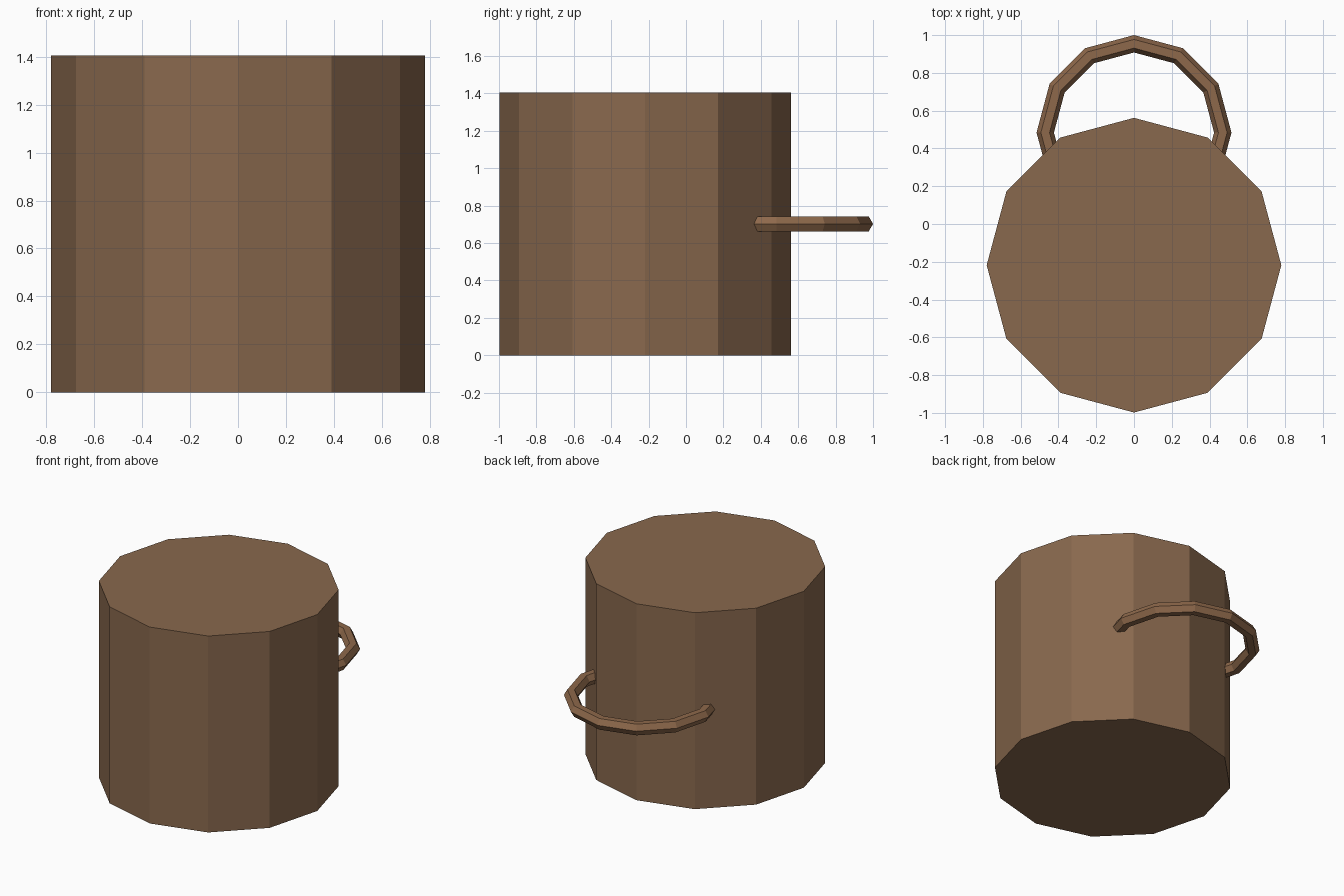
import bpy

if "Cube" in bpy.data.objects:
    bpy.data.objects.remove(bpy.data.objects["Cube"])


def finish(name, color):
    obj = bpy.context.object
    obj.name = name
    mat = bpy.data.materials.new(name + "_material")
    mat.diffuse_color = (*color, 1)
    mat.use_nodes = True
    mat.node_tree.nodes["Principled BSDF"].inputs["Base Color"].default_value = mat.diffuse_color
    obj.data.materials.append(mat)
    return obj


HEIGHT = 1.405

# Twelve-sided solid mug body
bpy.ops.mesh.primitive_cylinder_add(vertices=12, radius=0.78, depth=HEIGHT,
                                    location=(0, -0.218, HEIGHT / 2))
finish("mug_body", (0.25, 0.14, 0.075))

# Ring handle, partly sunk into the back of the body
bpy.ops.mesh.primitive_torus_add(major_segments=12, minor_segments=6,
                                 major_radius=0.47, minor_radius=0.046,
                                 location=(0, 0.484, HEIGHT / 2))
finish("ring_handle", (0.27, 0.14, 0.07))
